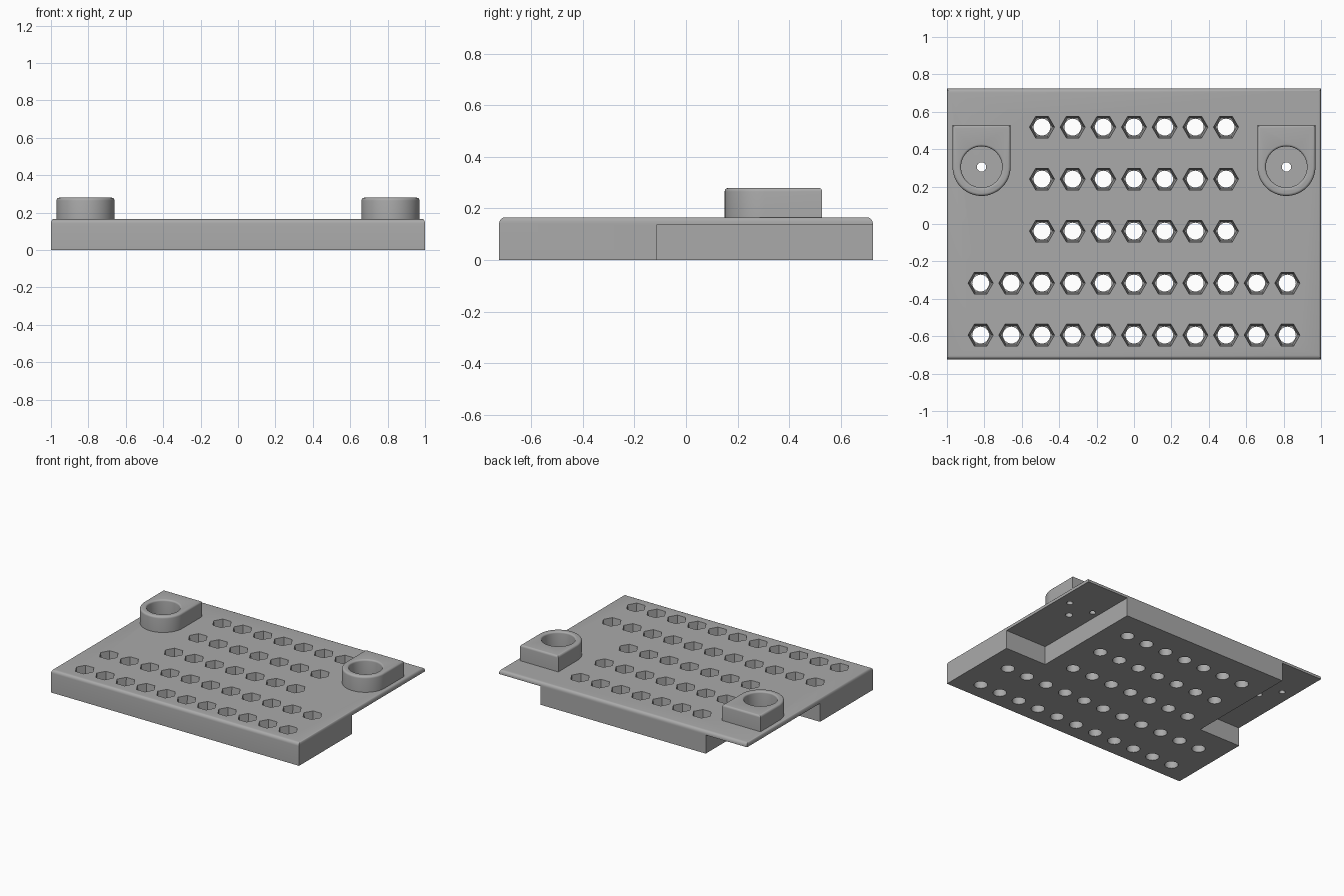
import bpy
import bmesh
from math import cos, sin, pi, radians

if "Cube" in bpy.data.objects:
    bpy.data.objects.remove(bpy.data.objects["Cube"])

HALF_DEPTH, TOP, SHELF, BOSS_TOP = 0.725, 0.165, 0.135, 0.28
PITCH, ROW_PITCH = 0.164, 0.278
BOSS_X, BOSS_Y, BOSS_R, BORE_R = 0.815, 0.305, 0.155, 0.11

grey = bpy.data.materials.new("plain grey")
grey.use_nodes = True
grey.diffuse_color = (0.4, 0.4, 0.4, 1)
grey.node_tree.nodes["Principled BSDF"].inputs["Base Color"].default_value = (0.4, 0.4, 0.4, 1)


def circle(n, r, z, cx=0, cy=0):
    return [(cx + r * cos(2 * pi * i / n), cy + r * sin(2 * pi * i / n), z) for i in range(n)]


def rectangle(x0, x1, y0, y1, z):
    return [(x0, y0, z), (x1, y0, z), (x1, y1, z), (x0, y1, z)]


def loft(bm, rings):
    """Closed solid skinned through rings listed from bottom to top."""
    loops = [[bm.verts.new(p) for p in ring] for ring in rings]
    n = len(loops[0])
    for low, high in zip(loops, loops[1:]):
        for i in range(n):
            j = (i + 1) % n
            bm.faces.new((low[i], low[j], high[j], high[i]))
    bm.faces.new(loops[0][::-1])
    bm.faces.new(loops[-1])


def make(name, solids):
    bm = bmesh.new()
    for rings in solids:
        loft(bm, rings)
    bmesh.ops.recalc_face_normals(bm, faces=bm.faces)
    mesh = bpy.data.meshes.new(name)
    bm.to_mesh(mesh)
    bm.free()
    mesh.materials.append(grey)
    obj = bpy.data.objects.new(name, mesh)
    bpy.context.collection.objects.link(obj)
    return obj


def cut(obj, cutters):
    """Subtract each cutter and bake the result."""
    for cutter in cutters:
        cutter.hide_render = True
        mod = obj.modifiers.new("cut", "BOOLEAN")
        mod.operation, mod.solver, mod.object = "DIFFERENCE", "EXACT", cutter
    bpy.context.view_layer.update()
    baked = bpy.data.meshes.new_from_object(obj.evaluated_get(bpy.context.evaluated_depsgraph_get()))
    obj.modifiers.clear()
    obj.data = baked


def smooth(obj):
    bpy.ops.object.select_all(action="DESELECT")
    obj.select_set(True)
    bpy.context.view_layer.objects.active = obj
    bpy.ops.object.shade_smooth_by_angle(angle=radians(35))


# Quarter-round steps: (inset, drop) as fractions of the fillet radius
FILLET = [(1 - cos(a), 1 - sin(a)) for a in (i * pi / 10 for i in range(6))]

# Base plate with a rounded upper rim
rim = [rectangle(-1 + 0.012 * i, 1 - 0.012 * i, -HALF_DEPTH + 0.023 * i,
                 HALF_DEPTH - 0.023 * i, TOP - 0.023 * d) for i, d in FILLET]
base = make("base_plate", [[rectangle(-1, 1, -HALF_DEPTH, HALF_DEPTH, 0)] + rim])

# Undercuts below both rear corners
notches = make("notch_cutter", [
    [rectangle(min(s * 0.667, s * 1.1), max(s * 0.667, s * 1.1), -0.115, 0.8, z) for z in (-0.1, SHELF)]
    for s in (-1, 1)])

# Tapered hexagonal pockets over round through holes
spots = []
for row in range(5):
    reach = 5 if row < 2 else 3
    spots += [(k * PITCH, -0.594 + row * ROW_PITCH) for k in range(-reach, reach + 1)]
pockets = make("pocket_cutter", [
    [circle(6, 0.056, 0.06, x, y), circle(6, 0.067, TOP, x, y), circle(6, 0.067, 0.2, x, y)]
    for x, y in spots])
holes = make("hole_cutter", [
    [circle(24, 0.045, z, x, y) for z in (-0.05, 0.1)] for x, y in spots])

# Small holes through the corner shelves: one centre vent and two blind screw holes each
vents = make("vent_cutter", [
    [circle(16, 0.025, z, s * BOSS_X, BOSS_Y) for z in (0.1, 0.2)] for s in (-1, 1)])
screws = make("screw_cutter", [
    [circle(16, 0.021, z, s * BOSS_X + o, BOSS_Y + 0.125) for z in (0.1, 0.245)]
    for s in (-1, 1) for o in (-0.098, 0.098)])
cut(base, [notches, pockets, holes, vents, screws])
smooth(base)


def boss_outline(cx, z, inset):
    """Half-round front with a square back."""
    r = BOSS_R - inset
    arc = [(cx + r * cos(pi + pi * i / 32), BOSS_Y + r * sin(pi + pi * i / 32), z) for i in range(33)]
    back = 0.528 - inset
    return arc + [(cx + r, back, z), (cx - r, back, z)]


# Round sockets standing on the rear corners
cutters = [notches, pockets, holes, vents, screws]
for side, s in (("left", 1), ("right", -1)):
    cx = s * BOSS_X
    shell = [boss_outline(cx, TOP, 0)] + [boss_outline(cx, BOSS_TOP - 0.015 * d, 0.015 * i) for i, d in FILLET]
    boss = make(side + "_socket", [shell])
    flare = [circle(48, BORE_R + 0.012 * i, BOSS_TOP - 0.012 * d, cx, BOSS_Y) for i, d in FILLET]
    bore = make(side + "_bore_cutter", [
        [circle(48, BORE_R, 0.1, cx, BOSS_Y)] + flare + [circle(48, BORE_R + 0.012, 0.32, cx, BOSS_Y)]])
    cut(boss, [bore, screws])
    smooth(boss)
    cutters.append(bore)

for cutter in cutters:
    bpy.data.objects.remove(cutter)
